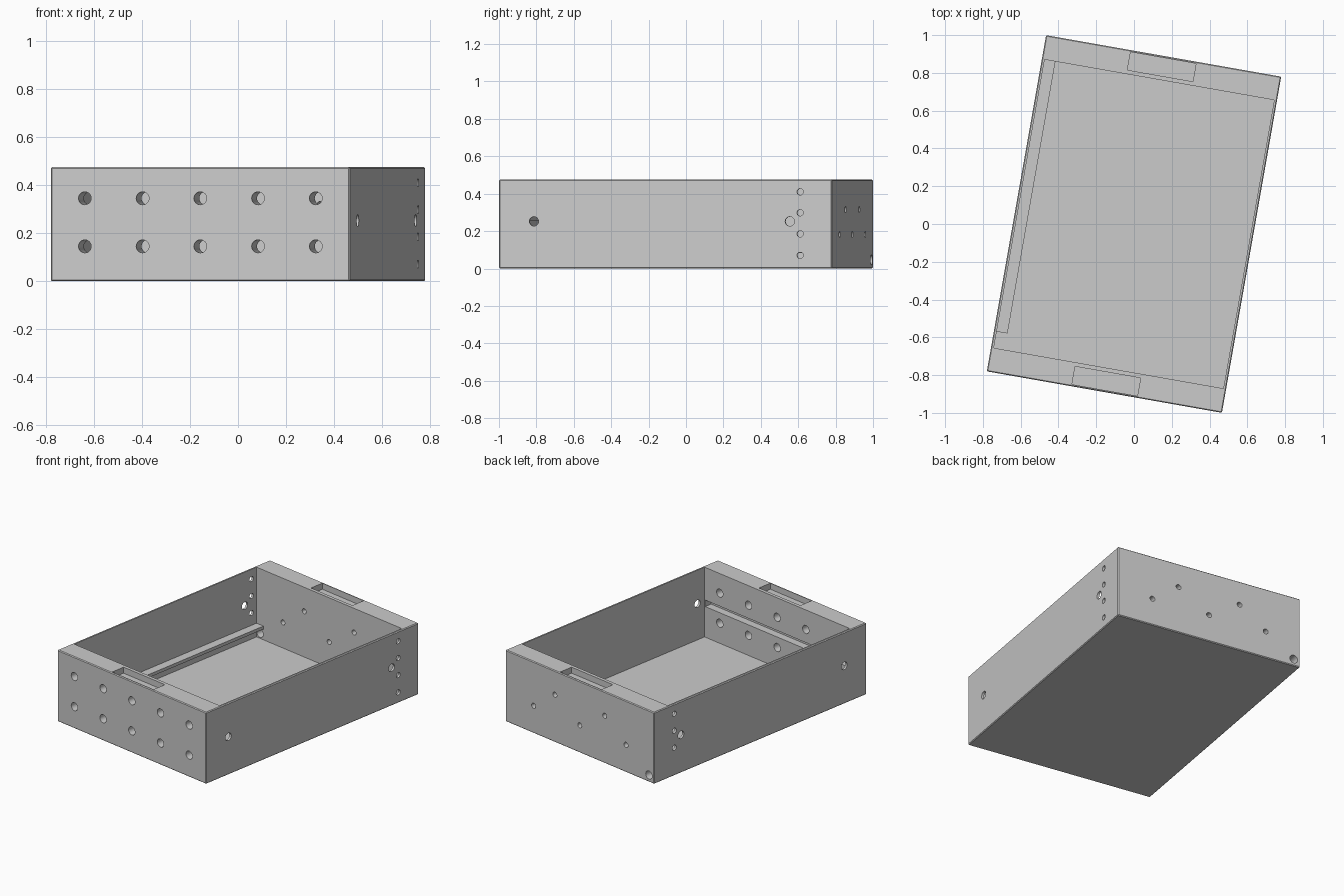
import bpy, bmesh, math
from mathutils import Matrix, Vector

if "Cube" in bpy.data.objects:
    bpy.data.objects.remove(bpy.data.objects["Cube"])

W, L, H = 0.632, 0.9035, 0.475      # half width, half length, height
CW, CL, FLOOR = 0.617, 0.775, 0.012  # cavity half sizes and floor thickness
TURN = math.radians(-10)

gray = bpy.data.materials.new("plain gray")
gray.diffuse_color = (0.6, 0.6, 0.6, 1)
gray.use_nodes = True
gray.node_tree.nodes["Principled BSDF"].inputs["Base Color"].default_value = gray.diffuse_color


def add_box(bm, lo, hi):
    lo, hi = Vector(lo), Vector(hi)
    m = Matrix.Translation((lo + hi) / 2) @ Matrix.Diagonal((*(hi - lo), 1))
    return bmesh.ops.create_cube(bm, size=1, matrix=m)


def add_hole(bm, axis, start, end, across, z, r):
    mid = (start + end) / 2
    if axis == 'X':
        pos, rot = (mid, across, z), Matrix.Rotation(math.pi / 2, 4, 'Y')
    else:
        pos, rot = (across, mid, z), Matrix.Rotation(math.pi / 2, 4, 'X')
    bmesh.ops.create_cone(bm, cap_ends=True, segments=24, radius1=r, radius2=r,
                          depth=end - start, matrix=Matrix.Translation(pos) @ rot)


def make_object(name, bm):
    bmesh.ops.recalc_face_normals(bm, faces=bm.faces)
    me = bpy.data.meshes.new(name)
    bm.to_mesh(me)
    bm.free()
    me.materials.append(gray)
    ob = bpy.data.objects.new(name, me)
    bpy.context.collection.objects.link(ob)
    return ob


def cut(target, bm, name):
    cutter = make_object(name, bm)
    cutter.hide_render = True
    mod = target.modifiers.new(name, 'BOOLEAN')
    mod.operation, mod.solver, mod.object = 'DIFFERENCE', 'EXACT', cutter
    bpy.context.view_layer.objects.active = target
    bpy.ops.object.modifier_apply(modifier=name)
    bpy.data.objects.remove(cutter)


# Outer block with slightly chamfered edges
bm = bmesh.new()
add_box(bm, (-W, -L, 0), (W, L, H))
bmesh.ops.bevel(bm, geom=bm.edges[:], offset=0.005, segments=1, affect='EDGES')
tray = make_object("tray", bm)

# Main cavity
bm = bmesh.new()
add_box(bm, (-CW, -CL, FLOOR), (CW, CL, H + 0.1))
cut(tray, bm, "cavity")

# Shallow pockets on top of both end walls, and groove inside the front wall
bm = bmesh.new()
for lo, hi in ((-0.893, -0.797), (0.797, 0.893)):
    add_box(bm, (-0.176, lo, H - 0.04), (0.176, hi, H + 0.1))
add_box(bm, (-0.612, -0.825, 0.215), (0.612, -0.76, 0.258))
cut(tray, bm, "pockets")

# Holes through the end walls
bm = bmesh.new()
for i in range(5):
    for z in (0.145, 0.345):
        add_hole(bm, 'Y', -L - 0.02, -CL + 0.01, -0.488 + 0.244 * i, z, 0.027)
for u, z in ((-0.212, 0.315), (0.212, 0.315), (-0.393, 0.182), (0, 0.182), (0.393, 0.182)):
    add_hole(bm, 'Y', CL - 0.01, L + 0.02, u, z, 0.017)
add_hole(bm, 'Y', CL - 0.01, L + 0.02, -0.588, 0.046, 0.027)
cut(tray, bm, "end_holes")

# Holes through the thin side walls; the lowest small one only on the right
bm = bmesh.new()
for side in (-1, 1):
    a, b = sorted((side * (CW - 0.01), side * (W + 0.02)))
    for v in (-0.714, 0.675):
        add_hole(bm, 'X', a, b, v, 0.252, 0.025)
    for z in (0.41, 0.298, 0.185, 0.07)[:4 if side > 0 else 3]:
        add_hole(bm, 'X', a, b, 0.731, z, 0.017)
cut(tray, bm, "side_holes")

# Narrow ledge along the left wall
bm = bmesh.new()
add_box(bm, (-CW - 0.004, -0.687, 0.082), (-0.559, CL + 0.004, 0.103))
ledge = make_object("ledge", bm)

for ob in (tray, ledge):
    ob.rotation_euler.z = TURN
    bpy.ops.object.select_all(action='DESELECT')
    ob.select_set(True)
    bpy.context.view_layer.objects.active = ob
    bpy.ops.object.shade_smooth_by_angle(angle=math.radians(30))
